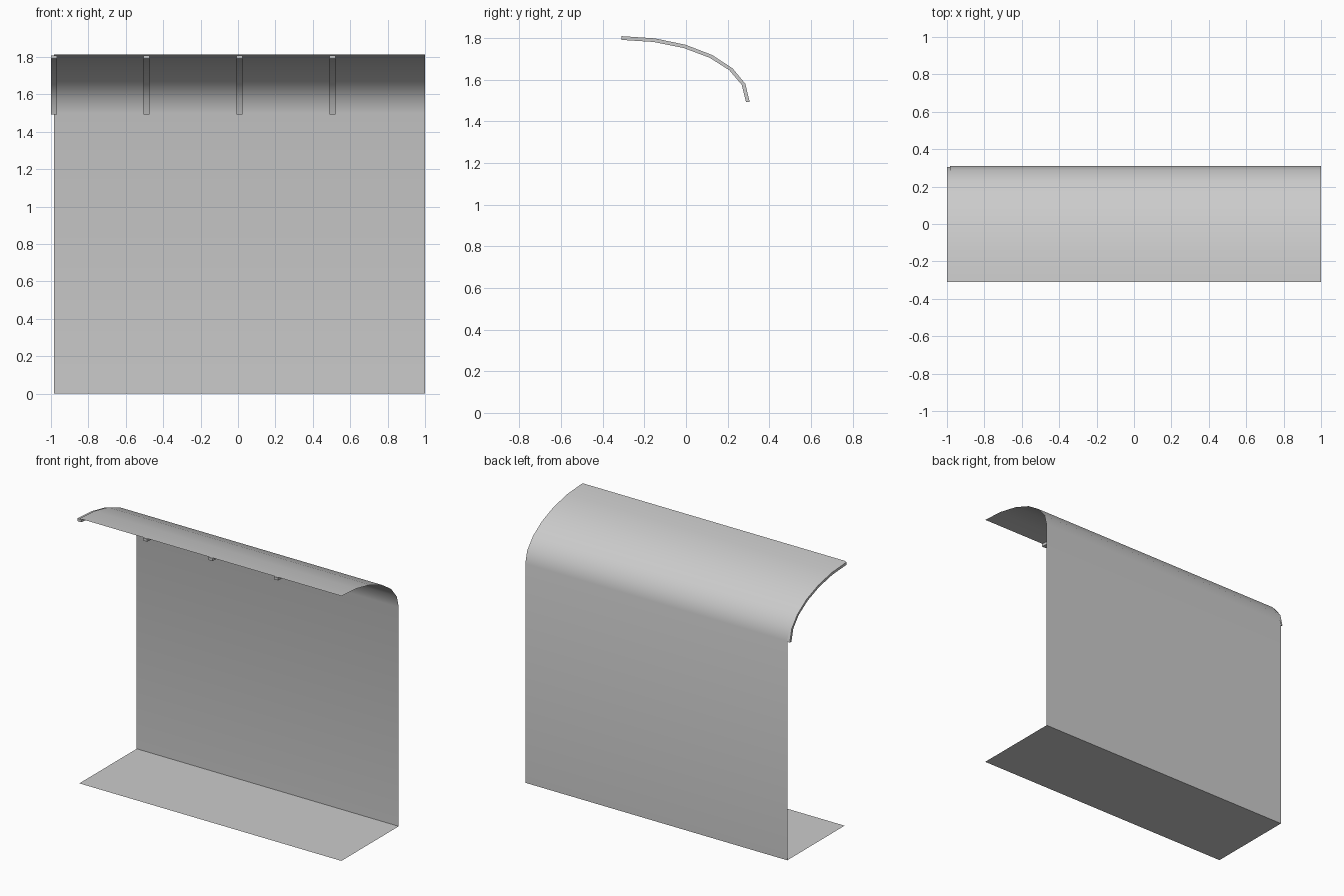
import bpy, math

if "Cube" in bpy.data.objects:
    bpy.data.objects.remove(bpy.data.objects["Cube"])

X0, X1 = -0.984, 1.0      # sheet ends
D, ZW, ZT = 0.31, 1.5, 1.813  # half depth, wall height, top height
SEG = 6


def arc(off):
    """Quarter-ellipse canopy profile in (y, z), from front lip to wall, inset by off."""
    pts = []
    for i in range(SEG + 1):
        a = math.radians(90 * i / SEG)
        pts.append((-D + (2 * D - off) * math.sin(a),
                    ZW + (ZT - ZW - off) * math.cos(a)))
    return pts


def make(name, verts, faces, angle=40):
    me = bpy.data.meshes.new(name)
    me.from_pydata(verts, [], faces)
    me.update()
    ob = bpy.data.objects.new(name, me)
    bpy.context.collection.objects.link(ob)
    bpy.ops.object.select_all(action='DESELECT')
    ob.select_set(True)
    bpy.context.view_layer.objects.active = ob
    bpy.ops.object.shade_smooth_by_angle(angle=math.radians(angle))
    return ob


# thin shell: floor, back wall and curved canopy
profile = arc(0) + [(D, 0), (-D, 0)]
verts = [(x, y, z) for y, z in profile for x in (X0, X1)]
faces = [(2 * i, 2 * i + 1, 2 * i + 3, 2 * i + 2) for i in range(len(profile) - 1)]
make("shelter_shell", verts, faces)

# flat curved ribs under the canopy
outer, inner = arc(0.004), arc(0.022)
outer[-1] = (outer[-1][0], ZW - 0.008)
inner[-1] = (inner[-1][0], ZW - 0.008)
for n in range(4):
    cx = X0 + n * (X1 - X0) / 4
    a, b = cx - 0.016, cx + 0.016
    v, f = [], []
    for (yo, zo), (yi, zi) in zip(outer, inner):
        v += [(a, yo, zo), (b, yo, zo), (b, yi, zi), (a, yi, zi)]
    for i in range(SEG):
        for k in range(4):
            j = (k + 1) % 4
            f.append((4 * i + k, 4 * i + j, 4 * i + 4 + j, 4 * i + 4 + k)[::-1])
    e = 4 * SEG
    f += [(0, 1, 2, 3), (e + 3, e + 2, e + 1, e)]
    make(f"canopy_rib_{n + 1}", v, f, 30)
